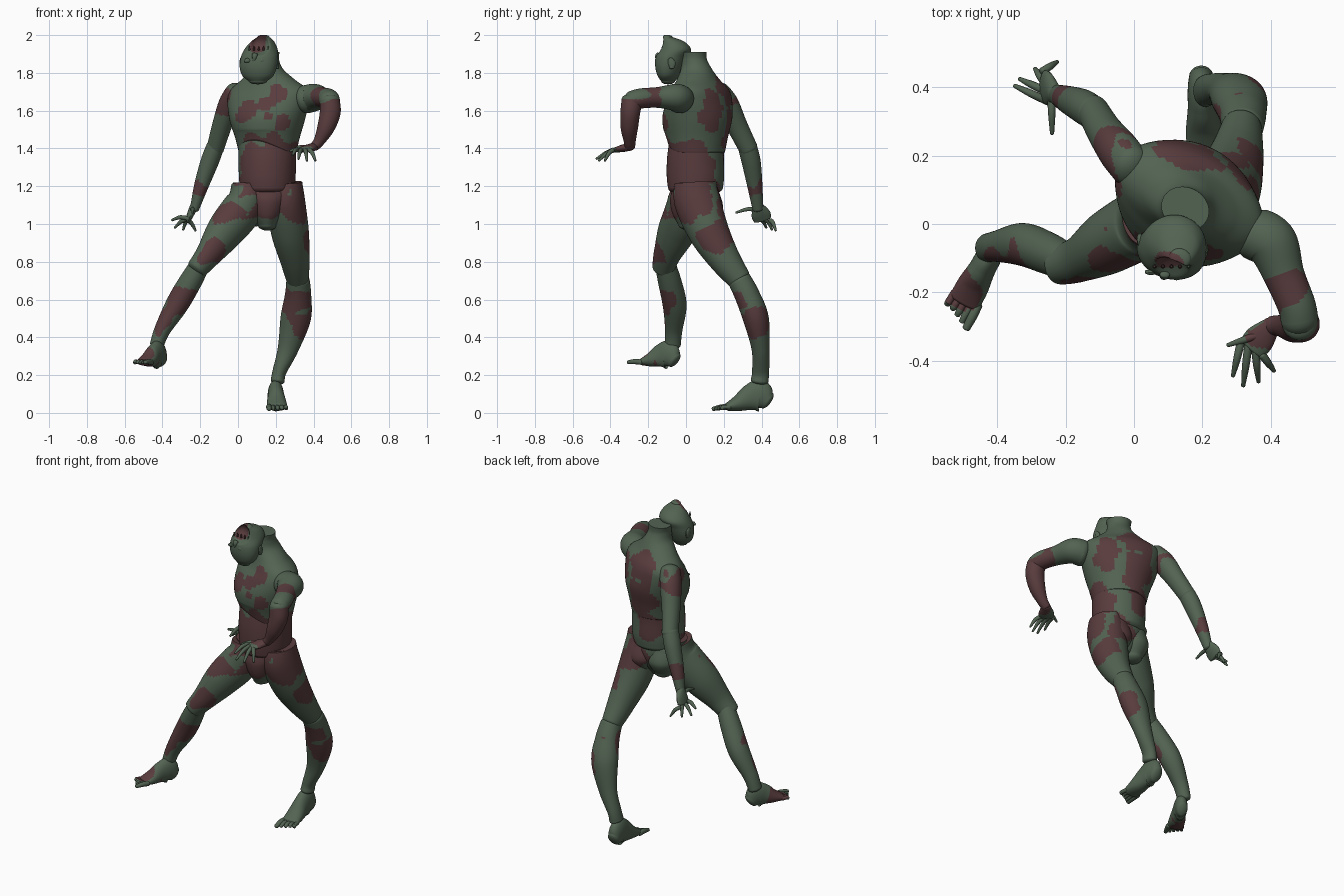
import bpy, math
from mathutils import Vector as V, noise

def material(name, rgb):
    m = bpy.data.materials.new(name)
    m.diffuse_color = (*rgb, 1)
    return m

SKIN = material("green_skin", (0.085, 0.125, 0.085))
RAW = material("raw_skin", (0.10, 0.045, 0.047))

# Centres and radii of the raw patches
PATCHES = [
    (.21, -.1, 1.7, .06), (.13, -.12, 1.64, .065), (.05, -.07, 1.6, .07), (.15, -.15, 1.58, .05),
    (.25, -.14, 1.53, .06), (.16, .24, 1.52, .12), (.17, .22, 1.7, .11), (.3, .12, 1.6, .1),
    (.15, -.12, 1.29, .19), (.28, .02, 1.3, .15), (.1, .2, 1.33, .09), (-.06, .18, 1.66, .1),
    (-.2, .37, 1.2, .06), (.155, -.1, 1.1, .09), (-.05, -.08, 1.05, .08), (.34, .04, 1.12, .13),
    (.36, .15, .92, .1), (.24, .17, 1.1, .1), (.3, .31, .6, .08), (.33, .36, .47, .09),
    (-.3, -.12, .6, .09), (-.4, -.12, .48, .08), (.49, -.28, 1.5, .17), (.45, -.2, 1.68, .09),
    (-.5, -.17, .29, .08), (-.13, -.14, .86, .08), (.11, -.13, 1.96, .05), (.36, -.34, 1.42, .04)]

def is_raw(p):
    n = .55 * noise.noise(p * 12)
    return any((p - V(c[:3])).length / c[3] + n < .95 for c in PATCHES)

def spline(rows, steps):
    out = []
    ext = [rows[0]] + rows + [rows[-1]]
    for i in range(len(rows) - 1):
        a, b, c, d = ext[i:i + 4]
        for s in range(steps):
            t = s / steps
            out.append([.5 * (2*q + (r - p)*t + (2*p - 5*q + 4*r - s4)*t*t + (3*q - p - 3*r + s4)*t**3)
                        for p, q, r, s4 in zip(a, b, c, d)])
    return out + [list(rows[-1])]

def loft(name, rows, side=(1, 0, 0), sides=56, steps=12, flat=False, cap=(.6, .6)):
    """Skin over elliptical rings given as x, y, z, half width, half depth."""
    pts = spline([tuple(r) for r in rows], steps)
    rings, n = [], len(pts)
    for i, p in enumerate(pts):
        t = V((0, 0, 1)) if flat else (V(pts[min(i+1, n-1)][:3]) - V(pts[max(i-1, 0)][:3])).normalized()
        u = V(side) - t * V(side).dot(t)
        u.normalize()
        rings.append((V(p[:3]), u, t.cross(u), p[3], p[4], t))
    def dome(ring, sign, k):
        c, u, v, w, d, t = ring
        return [(c + t * sign * k * min(w, d) * math.sin(a), u, v, w * math.cos(a), d * math.cos(a), t)
                for a in (.25, .5, .75, 1, 1.25, 1.47)]
    if cap[0]:
        rings = dome(rings[0], -1, cap[0])[::-1] + rings
    if cap[1]:
        rings = rings + dome(rings[-1], 1, cap[1])
    verts = [c + u * w * math.cos(2*math.pi*j/sides) + v * d * math.sin(2*math.pi*j/sides)
             for c, u, v, w, d, _ in rings for j in range(sides)]
    faces = [(i*sides + j, i*sides + (j+1) % sides, (i+1)*sides + (j+1) % sides, (i+1)*sides + j)
             for i in range(len(rings) - 1) for j in range(sides)]
    faces += [tuple(range(sides))[::-1], tuple(range(len(verts) - sides, len(verts)))]
    me = bpy.data.meshes.new(name)
    me.from_pydata(verts, [], faces)
    me.materials.append(SKIN)
    me.materials.append(RAW)
    for f in me.polygons:
        f.material_index = int(is_raw(f.center))
    ob = bpy.data.objects.new(name, me)
    bpy.context.collection.objects.link(ob)
    bpy.ops.object.select_all(action='DESELECT')
    ob.select_set(True)
    bpy.context.view_layer.objects.active = ob
    bpy.ops.object.shade_smooth_by_angle(angle=math.radians(40))
    return ob

# Twisted chest with neck stump, lower edge arched at the front
TW = (.88, -.47, 0)
chest = loft("chest", [(.155, .055, 1.38, .155, .15), (.155, .055, 1.46, .175, .165),
    (.155, .06, 1.56, .208, .178), (.16, .07, 1.65, .23, .155), (.165, .075, 1.71, .222, .128),
    (.16, .065, 1.765, .15, .1), (.155, .055, 1.82, .085, .082), (.15, .045, 1.87, .068, .066),
    (.15, .045, 1.91, .072, .062)], TW, flat=True, cap=(.1, 0))
for v in chest.data.vertices:
    f = -(v.co - V((.155, .055, 0))).dot(V((.47, .88, 0))) / .16
    if f > 0 and v.co.z < 1.5:
        v.co.z += .08 * min(f, 1)**2 * (1.5 - v.co.z) / .12

# Belly and pelvis
loft("belly", [(.155, .05, 1.19, .145, .145), (.155, .05, 1.25, .15, .152), (.155, .05, 1.35, .153, .15),
    (.155, .06, 1.46, .155, .145)], (.97, -.2, 0), flat=True, cap=(.3, .1))
loft("pelvis", [(.155, .03, .995, .05, .07), (.155, .04, 1.05, .085, .11), (.155, .045, 1.12, .12, .13),
    (.155, .05, 1.18, .165, .125), (.155, .05, 1.22, .183, .12)], flat=True, cap=(.6, 0))
for x, y in ((.09, .095), (.22, .105)):
    loft("buttock", [(x, y, 1.02, .055, .055), (x, y, 1.09, .09, .09), (x, y - .01, 1.17, .085, .08)], flat=True)

# Legs
loft("left_thigh", [(.05, .03, 1.2, .085, .1), (.035, .01, 1.1, .1, .115), (-.07, -.05, .96, .092, .105),
    (-.155, -.1, .84, .066, .075), (-.215, -.12, .765, .055, .06)], (.8, 0, .6), cap=(0, .5))
loft("left_shin", [(-.2, -.11, .785, .052, .055), (-.255, -.085, .69, .06, .062), (-.325, -.06, .57, .06, .063),
    (-.4, -.065, .44, .043, .046), (-.43, -.07, .36, .037, .042)], (.8, 0, .6), cap=(.6, .5))
loft("right_thigh", [(.25, .05, 1.22, .09, .11), (.255, .06, 1.12, .1, .122), (.275, .12, .96, .1, .108),
    (.3, .2, .82, .08, .085), (.315, .28, .71, .06, .064)], cap=(0, .5))
loft("right_shin", [(.318, .285, .7, .062, .062), (.318, .325, .62, .07, .066), (.305, .37, .5, .08, .068),
    (.265, .395, .34, .055, .048), (.22, .395, .22, .037, .045), (.21, .39, .17, .037, .047)], cap=(.5, .5))

# Feet with five toes
def foot(name, heel, axis, s, inner):
    heel, a = V(heel), V(axis).normalized()
    side = V((-a.y, a.x, 0)).normalized()
    def at(f, h, o=0):
        return heel + a * f * s + V((0, 0, h * s)) + side * o * s
    rows = [(*at(f, h), w * s, d * s) for f, h, w, d in ((.04, .06, .036, .05), (.08, .085, .042, .083),
        (.13, .075, .044, .07), (.19, .047, .052, .045), (.25, .026, .053, .022))]
    loft(name, rows, side, 40, 8)
    for i in range(5):
        o = inner * (.043 - .0215 * i)
        ln, r = .325 - .012 * i, (.016 if i == 0 else .012) * s
        loft(f"{name}_toe", [(*at(.24, .025, o), r, r), (*at(.28, .024, o * 1.05), r, r),
            (*at(ln, .015, o * 1.08), r * .8, r * .7)], side, 10, 3)

foot("right_foot", (.195, .47, .006), (.05, -1, 0), 1, -1)
foot("left_foot", (-.39, -.03, .222), (-.47, -.87, .11), .9, 1)

# Arms
loft("left_upper_arm", [(-.01, .17, 1.69, .06, .066), (-.045, .215, 1.63, .06, .066), (-.085, .27, 1.52, .052, .056),
    (-.12, .33, 1.4, .046, .05)], cap=(.8, .6))
loft("left_forearm", [(-.12, .325, 1.41, .047, .05), (-.15, .345, 1.33, .048, .05), (-.195, .365, 1.2, .038, .04),
    (-.23, .38, 1.08, .024, .028)])
loft("right_upper_arm", [(.36, -.03, 1.66, .075, .078), (.405, -.06, 1.67, .072, .076), (.44, -.15, 1.67, .055, .06),
    (.475, -.235, 1.665, .053, .056), (.485, -.28, 1.655, .052, .055)], (0, 0, 1), cap=(.6, .9))
loft("right_forearm", [(.485, -.285, 1.655, .053, .056), (.488, -.295, 1.59, .055, .052), (.465, -.3, 1.51, .046, .046),
    (.43, -.298, 1.44, .03, .032), (.405, -.297, 1.41, .025, .028)])

# Hands: a flat palm, then one bent finger for each knuckle and tip
def hand(name, wrist, palm, side, width, tips):
    w, p, s = V(wrist), V(palm), V(side).normalized()
    end = p + (p - w) * .7
    loft(name + "_palm", [(*w, .026, .022), (*p, width, .019), (*end, width * .95, .014)], side, 20, 5)
    for i, tip in enumerate(tips):
        t = V(tip)
        base = w.lerp(p, .6) if i == 0 else end + s * width * (.85 - .57 * (i - 1))
        mid = base.lerp(t, .5) + V((0, 0, .012))
        loft(name + "_finger", [(*base, .012, .012), (*mid, .011, .011), (*t, .006, .006)], (.3, .2, .9), 10, 4)

hand("left", (-.23, .38, 1.1), (-.25, .395, 1.055), (-.1, 1, -.1), .05,
     [(-.24, .265, 1.06), (-.225, .475, .965), (-.29, .455, .97), (-.335, .425, .98), (-.35, .405, 1.02)])
hand("right", (.405, -.295, 1.41), (.37, -.335, 1.4), (.8, -.55, 0), .044,
     [(.275, -.355, 1.385), (.41, -.43, 1.335), (.365, -.462, 1.335), (.32, -.474, 1.345), (.29, -.445, 1.365)])

# Head hanging upside down, torn open at the top front
head = loft("head", [(.105, -.095, 1.757, .05, .035), (.105, -.09, 1.785, .084, .058), (.107, -.085, 1.83, .1, .075),
    (.113, -.075, 1.88, .1, .084), (.122, -.058, 1.925, .088, .084), (.13, -.07, 1.965, .062, .062),
    (.135, -.1, 1.99, .032, .028)], (.95, -.3, 0), flat=True, cap=(.5, .4))
hole = V((.11, -.155, 1.955))
for v in head.data.vertices:
    d = (v.co - hole).length
    if d < .065:
        v.co.y += .05 * (1 - (d / .065)**2)

# Face details
loft("nose", [(.085, -.148, 1.86, .009, .008), (.088, -.152, 1.885, .013, .012), (.09, -.148, 1.9, .015, .01)], steps=4, sides=12)
for x, y in ((.05, -.14), (.125, -.155)):
    loft("eye_lid", [(x - .014, y, 1.862, .008, .006), (x, y - .002, 1.866, .012, .008), (x + .014, y, 1.862, .008, .006)],
         (0, 0, 1), 12, 4)
for x, y in ((.018, -.045), (.208, -.075)):
    loft("ear", [(x, y, 1.825, .008, .012), (x, y, 1.85, .01, .02), (x, y - .01, 1.875, .008, .012)], sides=14, steps=4)
for i in range(5):
    x = .06 + .025 * i
    loft("tooth", [(x, -.125, 1.922, .006, .006), (x, -.125, 1.94, .003, .003)], sides=8, steps=2)
